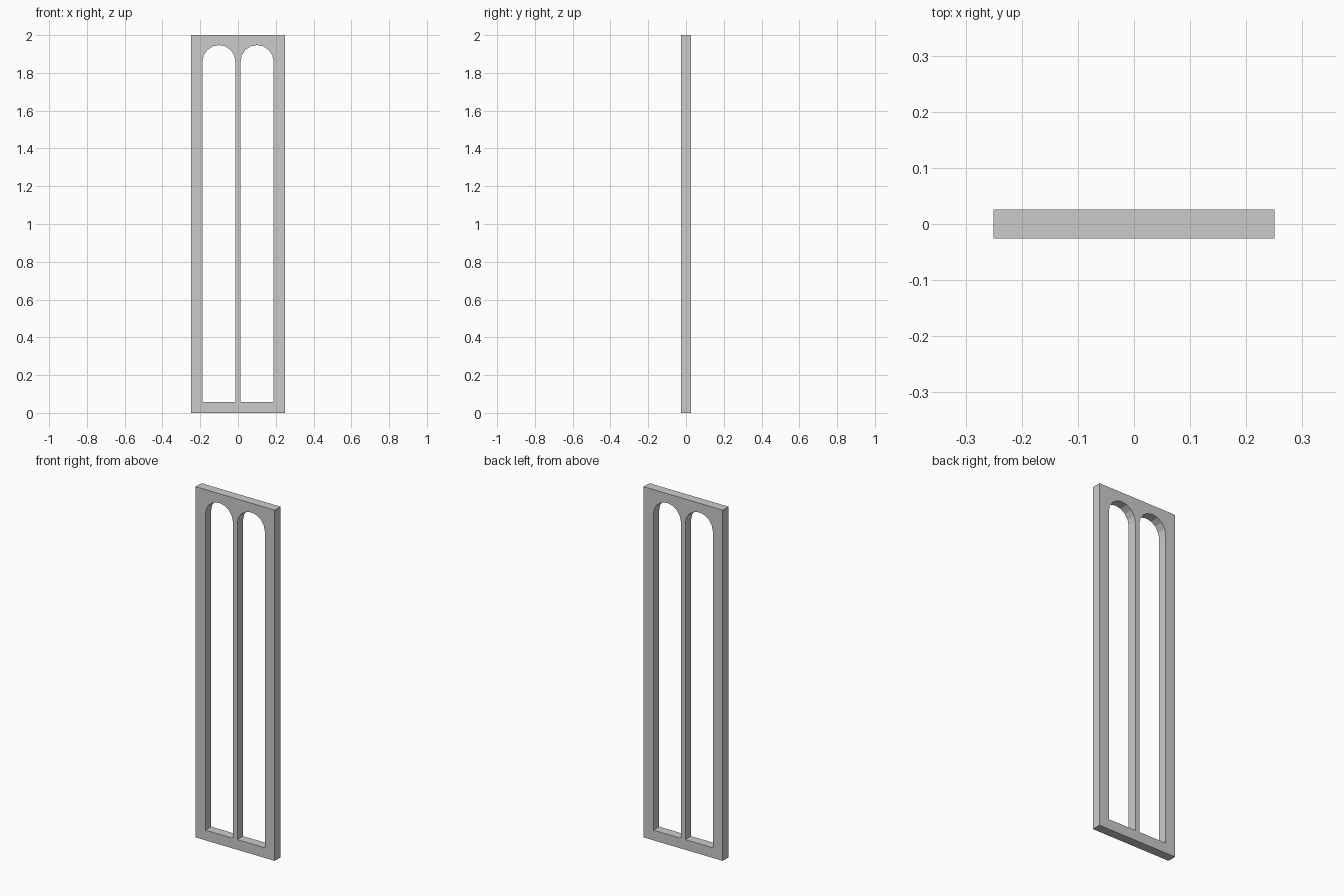
import bpy, bmesh, math

if "Cube" in bpy.data.objects:
    bpy.data.objects.remove(bpy.data.objects["Cube"])

WIDTH, HEIGHT, DEPTH = 0.5, 2.0, 0.052
INNER, OUTER, SILL, SPRING = 0.0135, 0.188, 0.058, 1.86
ARCH_SEGMENTS = 8


def add_outline(curve, points):
    spline = curve.splines.new('POLY')
    spline.points.add(len(points) - 1)
    for p, (x, z) in zip(spline.points, points):
        p.co = (x, z, 0, 1)
    spline.use_cyclic_u = True
    spline.use_smooth = False


def arched_opening(side):
    radius = (OUTER - INNER) / 2
    cx = side * (OUTER + INNER) / 2
    pts = [(cx - radius, SILL), (cx + radius, SILL)]
    for i in range(ARCH_SEGMENTS + 1):
        a = math.pi * i / ARCH_SEGMENTS
        pts.append((cx + radius * math.cos(a), SPRING + radius * math.sin(a)))
    return pts


# Flat frame profile with two arched lights, extruded to thickness
curve = bpy.data.curves.new("window_frame_profile", 'CURVE')
curve.dimensions = '2D'
curve.fill_mode = 'BOTH'
curve.extrude = DEPTH / 2
w = WIDTH / 2
add_outline(curve, [(-w, 0), (w, 0), (w, HEIGHT), (-w, HEIGHT)])
for side in (-1, 1):
    add_outline(curve, arched_opening(side))

frame = bpy.data.objects.new("arched_window_frame", curve)
bpy.context.collection.objects.link(frame)
frame.rotation_euler.x = math.pi / 2
bpy.context.view_layer.objects.active = frame
frame.select_set(True)
bpy.ops.object.convert(target='MESH')
frame = bpy.context.object
frame.name = "arched_window_frame"

# Weld the caps to the walls and keep flat faces
bm = bmesh.new()
bm.from_mesh(frame.data)
bmesh.ops.remove_doubles(bm, verts=bm.verts, dist=1e-5)
bmesh.ops.recalc_face_normals(bm, faces=bm.faces)
for f in bm.faces:
    f.smooth = False
bm.to_mesh(frame.data)
bm.free()
